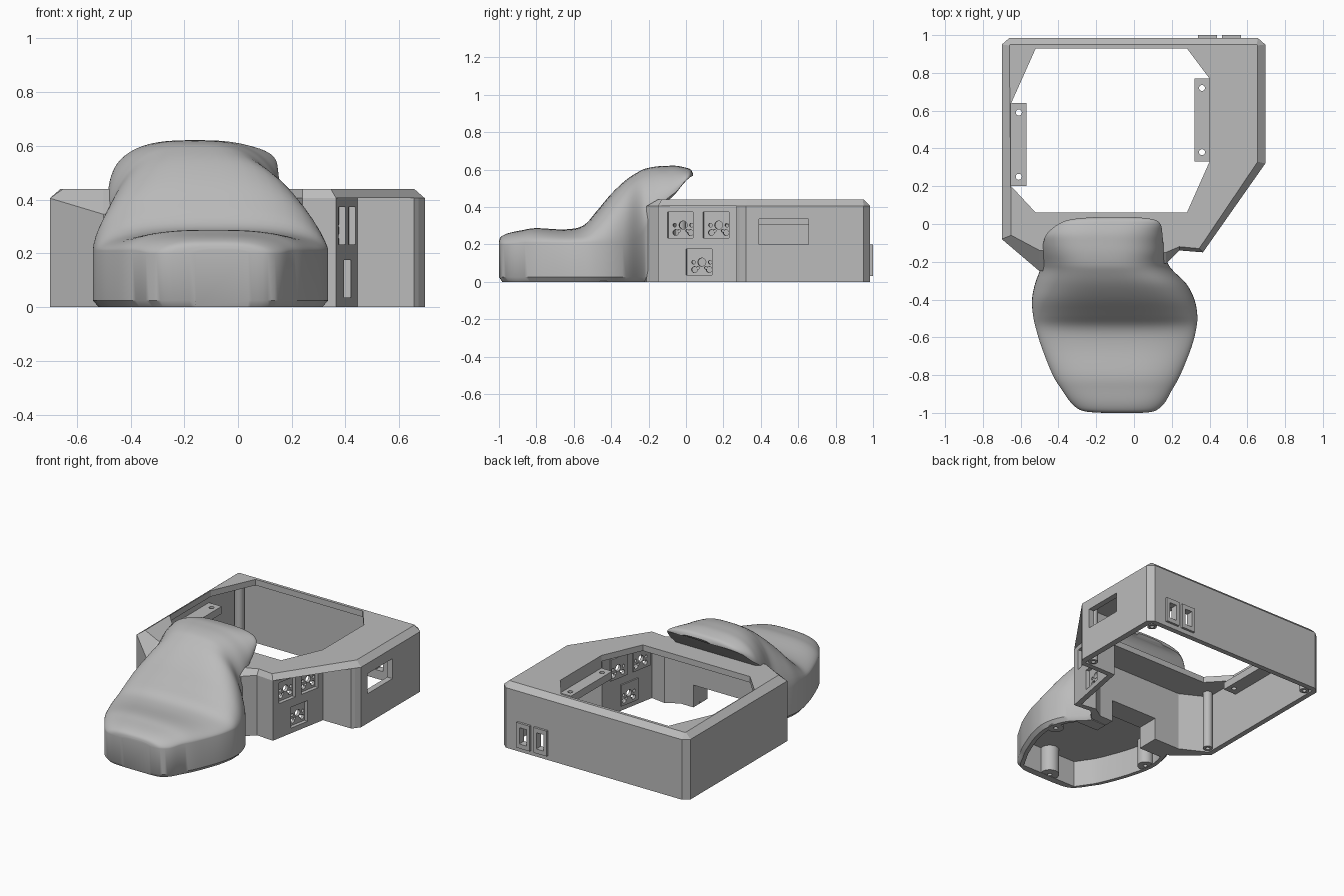
import bpy, bmesh, math
from mathutils import Matrix, Vector

cube = bpy.data.objects.get("Cube")
if cube:
    bpy.data.objects.remove(cube)

grey = bpy.data.materials.new("plain_grey")
grey.use_nodes = True
colour = (0.5, 0.5, 0.5, 1)
grey.diffuse_color = colour
grey.node_tree.nodes["Principled BSDF"].inputs["Base Color"].default_value = colour


def loft(name, rings, matrix=None):
    """Closed solid through rings that share one point count."""
    bm = bmesh.new()
    loops = [[bm.verts.new(p) for p in ring] for ring in rings]
    count = len(loops[0])
    for low, high in zip(loops, loops[1:]):
        for i in range(count):
            j = (i + 1) % count
            bm.faces.new((low[i], low[j], high[j], high[i]))
    bm.faces.new(loops[0])
    bm.faces.new(loops[-1])
    bmesh.ops.recalc_face_normals(bm, faces=bm.faces)
    mesh = bpy.data.meshes.new(name)
    bm.to_mesh(mesh)
    bm.free()
    mesh.materials.append(grey)
    obj = bpy.data.objects.new(name, mesh)
    bpy.context.collection.objects.link(obj)
    if matrix:
        obj.matrix_world = matrix
    return obj


def prism(name, outline, z0, z1, matrix=None):
    return loft(name, [[(x, y, z) for x, y in outline] for z in (z0, z1)], matrix)


def box(name, x0, x1, y0, y1, z0, z1, matrix=None):
    return prism(name, [(x0, y0), (x1, y0), (x1, y1), (x0, y1)], z0, z1, matrix)


def cylinder(name, x, y, r, z0, z1, matrix=None, sides=24):
    angles = [math.tau * i / sides for i in range(sides)]
    outline = [(x + r * math.cos(a), y + r * math.sin(a)) for a in angles]
    return prism(name, outline, z0, z1, matrix)


def cut(obj, *cutters):
    """Subtract each cutter and throw it away."""
    for cutter in cutters:
        cutter.hide_render = True
        mod = obj.modifiers.new("cut", 'BOOLEAN')
        mod.operation, mod.solver, mod.object = 'DIFFERENCE', 'EXACT', cutter
        bpy.context.view_layer.update()
        graph = bpy.context.evaluated_depsgraph_get()
        mesh = bpy.data.meshes.new_from_object(obj.evaluated_get(graph))
        obj.modifiers.clear()
        obj.data = mesh
        bpy.data.objects.remove(cutter)


def smooth(obj):
    bpy.ops.object.select_all(action='DESELECT')
    obj.select_set(True)
    bpy.context.view_layer.objects.active = obj
    bpy.ops.object.shade_smooth_by_angle(angle=math.radians(38))


# Housing: upright walls with a chamfered roof
outer = [(-.7, .95), (-.66, .985), (.655, .985), (.695, .95), (.695, .32),
         (.365, -.15), (.24, -.14), (.17, -.21), (-.5, -.25), (-.7, -.08)]
inner = [(-.66, .945), (-.655, .95), (.65, .95), (.655, .945), (.655, .33),
         (.345, -.13), (.24, -.12), (.17, -.15), (-.5, -.14), (-.65, -.06)]
eaves = [(x, y, .345 if y < -.22 else .405) for x, y in outer]
housing = loft("housing", [[(x, y, 0) for x, y in outer], eaves,
                           [(x, y, .44) for x, y in inner]])
cavity = [(-.665, .95), (.655, .95), (.655, .305), (.415, .305), (.335, -.115),
          (.23, -.1), (.15, -.15), (-.49, -.15), (-.665, -.06)]
opening = [(-.52, .93), (.28, .93), (.4, .77), (.4, .33), (.28, .06),
           (-.52, .06), (-.65, .2), (-.65, .64)]
notch = [(.36, -.18), (.365, -.15), (.445, .27), (.655, .27), (.695, .31), (.8, .31), (.8, -.18)]
cut(housing,
    prism("notch_cutter", notch, -.1, .405),
    prism("cavity_cutter", cavity, -.1, .4),
    prism("opening_cutter", opening, .3, .5),
    box("window_cutter", .6, .8, .39, .655, .2, .335),
    box("passage_cutter", -.3, .05, -.4, -.1, -.1, .15))

# Port frames on the back wall
for x in (.39, .517):
    cut(housing, box("port_cutter", x - .027, x + .027, .9, 1.1, .06, .17))
    frame = box("port_frame", x - .05, x + .05, .975, 1, .03, .2)
    cut(frame, box("port_cutter", x - .027, x + .027, .9, 1.1, .06, .17))

# Switch sockets in the recessed side wall
along = Vector((.08, .42, 0)).normalized()
up = Vector((0, 0, 1))
out = along.cross(up)
for y, z in ((-.03, .303), (.16, .303), (.07, .105)):
    m = Matrix((along, up, out)).transposed().to_4x4()
    m.translation = (.365 + (y + .15) * .19, y, z)
    cut(housing, box("socket_cutter", -.07, .07, -.07, .07, -.08, .05, m))
    plate = box("switch_socket", -.072, .072, -.072, .072, -.045, -.025, m)
    cut(plate, cylinder("hole", .01, 0, .022, -.1, .1, m, 16))
    for side in (-1, 1):
        for dx, dz, r in ((.045, 0, .01), (.04, -.04, .016), (.022, -.03, .008)):
            cut(plate, cylinder("hole", .01 + side * dx, dz, r, -.1, .1, m, 12))

# Mounting brackets with screw holes
for name, x0, x1, y0, y1, hx in (("left_bracket", .32, .42, .33, .77, .36),
                                 ("right_bracket", -.67, -.57, .2, .64, -.61)):
    bracket = box(name, x0, x1, y0, y1, .305, .355)
    for y in (y0 + .05, y1 - .05):
        cut(bracket, cylinder("hole", hx, y, .016, .2, .5))
box("left_bracket_web", .4, .42, .33, .77, .31, .42)

# Palm rest stations: y, right edge, left edge, crown, rim, underside
stations = [
    (-1, -.16, .04, .215, .2, 0), (-.99, -.27, .11, .24, .2, 0),
    (-.95, -.33, .16, .26, .2, 0), (-.88, -.38, .2, .275, .21, 0),
    (-.8, -.43, .245, .287, .21, 0), (-.65, -.49, .305, .28, .21, 0),
    (-.55, -.52, .33, .3, .21, 0), (-.48, -.535, .335, .375, .21, 0),
    (-.4, -.54, .32, .47, .21, 0), (-.32, -.525, .28, .545, .21, 0),
    (-.25, -.5, .21, .59, .24, 0), (-.21, -.49, .18, .607, .3, 0),
    (-.155, -.485, .165, .617, .39, .36), (-.1, -.48, .155, .62, .45, .42),
    (-.05, -.46, .15, .62, .5, .46), (0, -.4, .14, .61, .545, .52),
    (.025, -.33, .1, .6, .565, .55), (.037, -.2, 0, .58, .57, .56)]


def blend(rows, steps):
    """Smooth curve through every row."""
    fine = []
    for i in range(len(rows) - 1):
        quad = [Vector(rows[min(max(i + k, 0), len(rows) - 1)]) for k in (-1, 0, 1, 2)]
        a, b, c, d = quad
        for s in range(steps):
            t = s / steps
            fine.append(b + ((c - a) + ((2 * a - 5 * b + 4 * c - d)
                        + (3 * b - a - 3 * c + d) * t) * t) * t / 2)
    return fine + [Vector(rows[-1])]


def section(row, count=28):
    y, x0, x1, crown, rim, under = row
    under = max(under, 0)
    mid, half = (x0 + x1) / 2, (x1 - x0) / 2
    ring = []
    for i in range(count + 1):
        u = -math.cos(math.pi * i / count)
        ring.append((mid + half * u, y, rim + (crown - rim) * max(0, 1 - abs(u) ** 3) ** .6))
    foot = min(under + .025, rim - .004)
    under = min(under, foot - .004)
    low_y = -.5 + (y + .5) * .965
    ring += [(x1, y, foot), (mid + half * .95, low_y, under),
             (mid - half * .95, low_y, under), (x0, y, foot)]
    return ring


fine = blend(stations, 4)
palm = loft("palm_rest", [section(row) for row in fine])
hollow = [row for row in fine if -.94 < row[0] < -.29]
hollow_outline = [(r[1] + .05, r[0]) for r in hollow] + [(r[2] - .05, r[0]) for r in reversed(hollow)]
cut(palm, prism("hollow_cutter", hollow_outline, -.1, .18),
    box("passage_cutter", -.3, .05, -.4, -.1, -.1, .15))
smooth(palm)

# Screw posts, tall in the housing and short in the palm rest
posts = [(-.63, .915, .03, .41), (.62, .915, .03, .41), (.62, .34, .03, .41),
         (-.63, -.03, .03, .41), (-.47, -.45, .05, .19), (.265, -.45, .05, .19),
         (-.08, -.92, .06, .19)]
for x, y, r, top in posts:
    post = cylinder("screw_post", x, y, r, .002, top)
    cut(post, cylinder("hole", x, y, .014, -.1, .08, None, 12))
    smooth(post)
